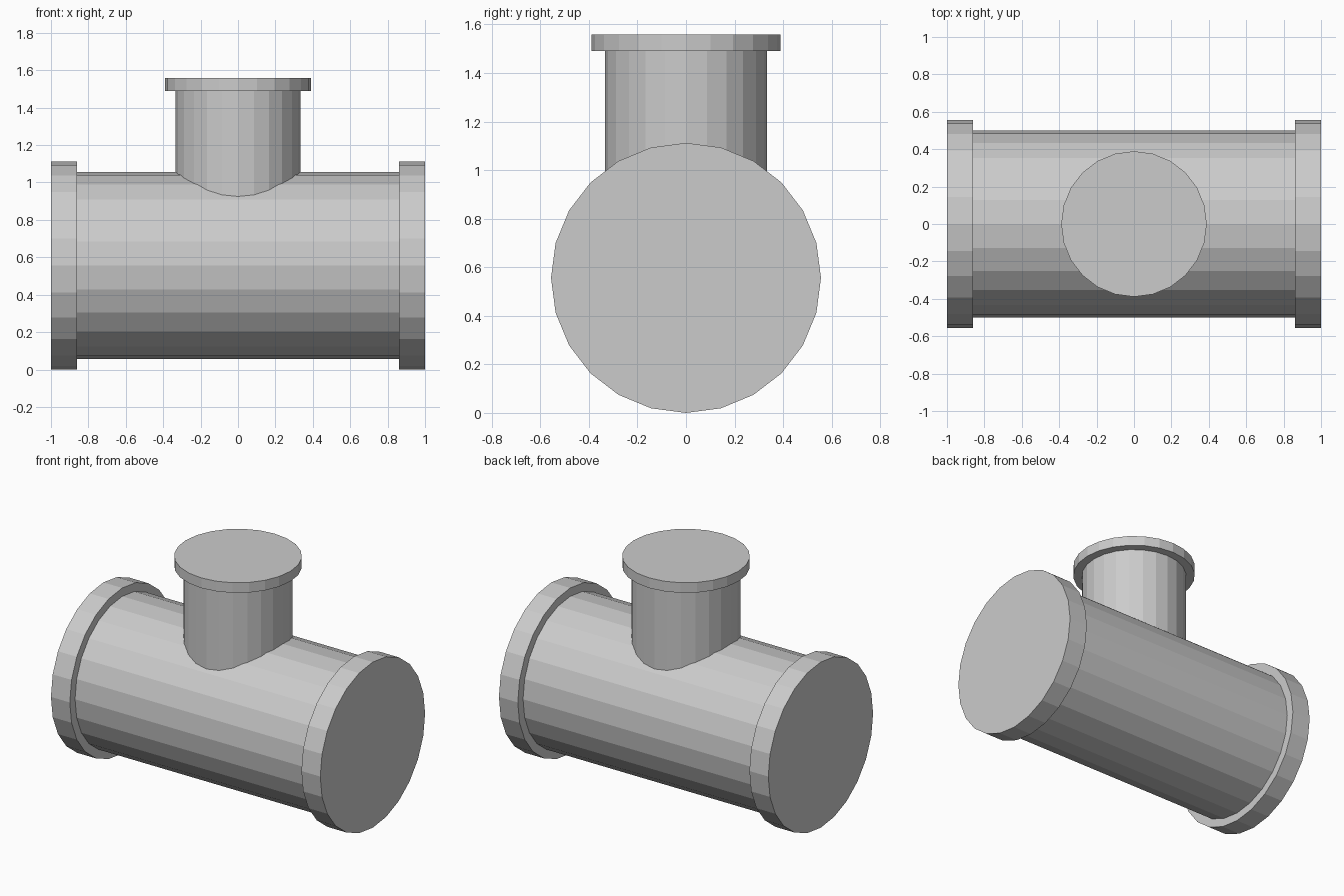
import bpy, bmesh
from math import cos, sin, tau
from mathutils import Matrix

if "Cube" in bpy.data.objects:
    bpy.data.objects.remove(bpy.data.objects["Cube"])

SIDES = 24
AXIS_Z = 0.556


def lathe(name, profile, matrix):
    """Closed solid turned around local z from (radius, height) pairs."""
    bm = bmesh.new()
    rings = [[bm.verts.new((r * cos(tau * i / SIDES), r * sin(tau * i / SIDES), h))
              for i in range(SIDES)] for r, h in profile]
    for a, b in zip(rings, rings[1:]):
        for i in range(SIDES):
            j = (i + 1) % SIDES
            bm.faces.new((a[i], a[j], b[j], b[i]))
    bm.faces.new(rings[0][::-1])
    bm.faces.new(rings[-1])
    bmesh.ops.transform(bm, matrix=matrix, verts=bm.verts)
    bmesh.ops.recalc_face_normals(bm, faces=bm.faces)
    mesh = bpy.data.meshes.new(name)
    bm.to_mesh(mesh)
    bm.free()
    obj = bpy.data.objects.new(name, mesh)
    bpy.context.collection.objects.link(obj)
    return obj


# Horizontal pipe with a flange at each end
half = [(0.556, -1.0), (0.556, -0.86), (0.5, -0.86)]
lathe("main_pipe", half + [(r, -h) for r, h in reversed(half)],
      Matrix.Translation((0, 0, AXIS_Z)) @ Matrix.Rotation(tau / 4, 4, 'Y'))

# Upright branch with a thinner flange, its foot buried in the main pipe
lathe("branch_pipe", [(0.333, AXIS_Z), (0.333, 1.49), (0.389, 1.49), (0.389, 1.558)],
      Matrix.Identity(4))
